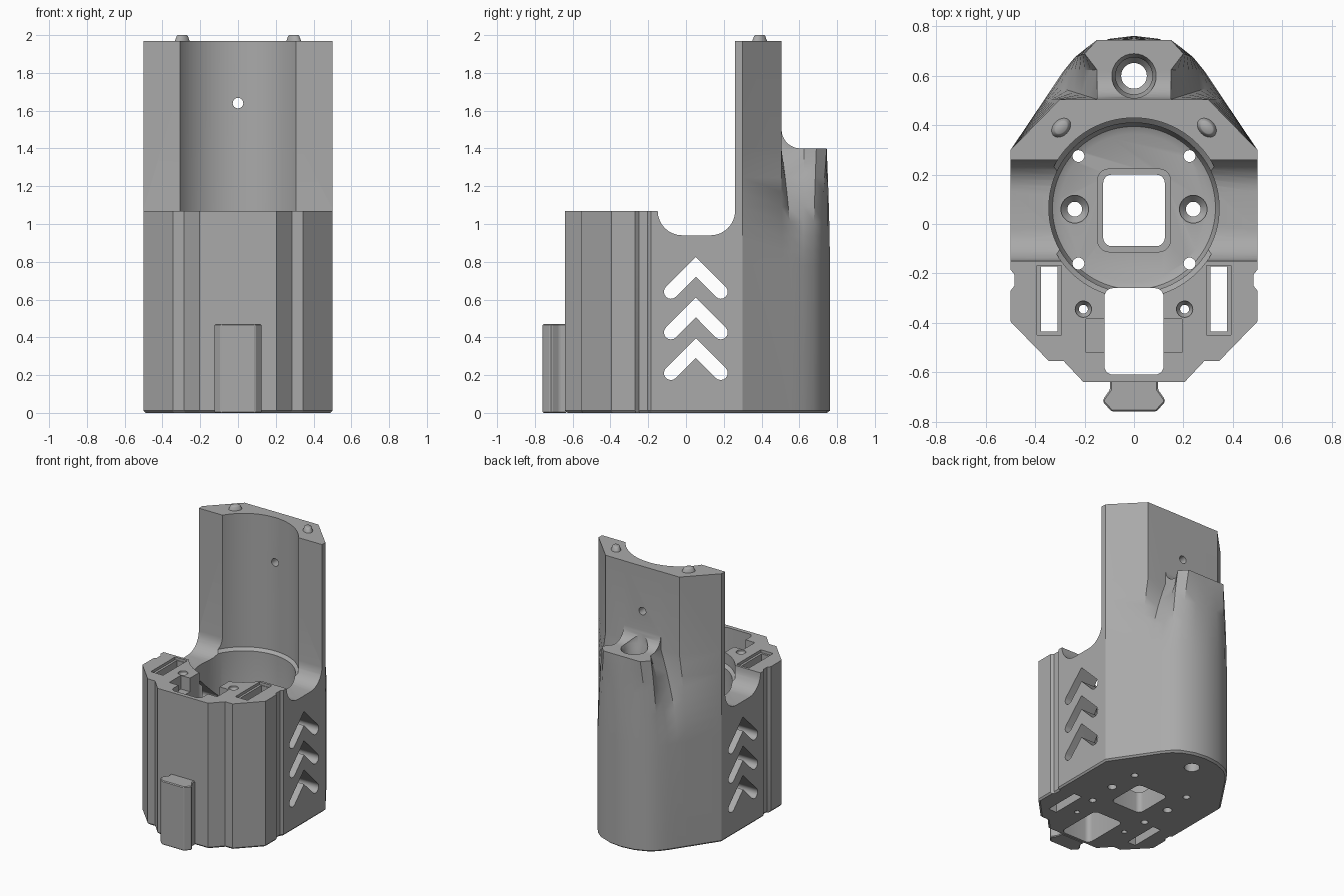
import bpy, bmesh
from math import sin, cos, pi, radians

if "Cube" in bpy.data.objects:
    bpy.data.objects.remove(bpy.data.objects["Cube"], do_unlink=True)

grey = bpy.data.materials.new("plain grey")
grey.use_nodes = True
grey.diffuse_color = (0.4, 0.4, 0.4, 1)
grey.node_tree.nodes["Principled BSDF"].inputs["Base Color"].default_value = (0.4, 0.4, 0.4, 1)


def make(name, bm):
    bmesh.ops.recalc_face_normals(bm, faces=bm.faces)
    mesh = bpy.data.meshes.new(name)
    bm.to_mesh(mesh)
    bm.free()
    mesh.materials.append(grey)
    ob = bpy.data.objects.new(name, mesh)
    bpy.context.collection.objects.link(ob)
    return ob


def loft(name, rings):
    bm = bmesh.new()
    loops = [[bm.verts.new(p) for p in ring] for ring in rings]
    n = len(loops[0])
    for a, b in zip(loops, loops[1:]):
        for i in range(n):
            j = (i + 1) % n
            bm.faces.new((a[i], a[j], b[j], b[i]))
    bm.faces.new(loops[0][::-1])
    bm.faces.new(loops[-1])
    bmesh.ops.triangulate(bm, faces=[f for f in bm.faces if len(f.verts) == 4])
    return make(name, bm)


def prism(name, pts, lo, hi, axis="z"):
    place = {"x": lambda p, h: (h, p[0], p[1]),
             "y": lambda p, h: (p[0], h, p[1]),
             "z": lambda p, h: (p[0], p[1], h)}[axis]
    bm = bmesh.new()
    face = bm.faces.new([bm.verts.new(place(p, lo)) for p in pts])
    new = bmesh.ops.extrude_face_region(bm, geom=[face])["geom"]
    for v in new:
        if isinstance(v, bmesh.types.BMVert):
            v.co["xyz".index(axis)] = hi
    return make(name, bm)


def lathe(name, profile, cx=0, cy=0, steps=32):
    # first and last profile radii are flat caps
    return loft(name, [[(cx + r * cos(2 * pi * i / steps), cy + r * sin(2 * pi * i / steps), z)
                        for i in range(steps)] for r, z in profile])


def arc(cx, cy, r, start, end, steps=8):
    return [(cx + r * cos(radians(start + (end - start) * i / steps)),
             cy + r * sin(radians(start + (end - start) * i / steps))) for i in range(steps + 1)]


def rounded(x0, x1, y0, y1, r):
    return (arc(x1 - r, y1 - r, r, 0, 90, 5) + arc(x0 + r, y1 - r, r, 90, 180, 5)
            + arc(x0 + r, y0 + r, r, 180, 270, 5) + arc(x1 - r, y0 + r, r, 270, 360, 5))


def rect(x0, x1, y0, y1):
    return [(x0, y0), (x1, y0), (x1, y1), (x0, y1)]


def cut(target, cutter):
    mod = target.modifiers.new("cut", "BOOLEAN")
    mod.operation, mod.solver, mod.object = "DIFFERENCE", "EXACT", cutter
    bpy.context.view_layer.objects.active = target
    bpy.ops.object.modifier_apply(modifier=mod.name)
    bpy.data.objects.remove(cutter, do_unlink=True)


def smooth(ob, angle=28):
    bpy.ops.object.select_all(action="DESELECT")
    ob.select_set(True)
    bpy.context.view_layer.objects.active = ob
    bpy.ops.object.shade_smooth_by_angle(angle=radians(angle))


# Body: constant front outline, rear outline shrinks upward into the wall and boss
front = [(.205, -.64), (.285, -.555), (.345, -.555), (.5, -.395), (.5, -.27),
         (.484, -.25), (.484, -.205), (.5, -.185), (.5, .3)]
rear_low = [(.36, .508), (.325, .56), (.285, .62), (.24, .675), (.19, .715), (.1, .75), (0, .762)]
rear_high = [(.3, .505), (.15, .505), (.15, .625), (.2, .69), (.15, .745), (.075, .745), (0, .745)]


def ring(z, t, scale=1):
    rear = [(a[0] + (b[0] - a[0]) * t, a[1] + (b[1] - a[1]) * t) for a, b in zip(rear_low, rear_high)]
    half = front + rear
    full = half + [(-x, y) for x, y in half[-2::-1]]
    return [(x * scale, y * scale, z) for x, y in full]


blend = [ring(.78 + .62 * i / 8, (i / 8) ** 1.6) for i in range(9)]
body = loft("body", [ring(0, 0, .98), ring(.012, 0)] + blend + [ring(1.97, 1)])

# Open front above the deck, with the rounded side scoop
profile = ([(-1, 1.07)] + arc(-.02, 1.07, .13, 180, 270) + arc(.13, 1.07, .13, 270, 360)
           + [(.26, 2.2), (-1, 2.2)])
cut(body, prism("front_cutter", profile, -1, 1, "x"))

# Rear boss top, swept up into the wall
profile = arc(.606, 1.5, .1, 180, 270) + [(.9, 1.4), (.9, 2.2), (.506, 2.2)]
cut(body, prism("boss_cutter", profile, -.29, .29, "x"))

# Main bore with a stepped lip and rounded floor
cut(body, lathe("bore_cutter", [(.3, .12), (.33, .135), (.345, .17), (.345, .97), (.365, .99), (.365, 2.2)],
                0, .065, 96))

# Chevron vents through both sides
for top in (.825, .61, .395):
    z = top - .052
    pts = ([(.052, top)] + arc(-.08, z - .132, .037, 135, 315) + [(.052, z - .052)]
           + arc(.184, z - .132, .037, 225, 405))
    cut(body, prism("chevron_cutter", pts, -1, 1, "x"))

# Floor window and front slot
window = rounded(-.125, .125, -.09, .2, .035)
cut(body, prism("window_cutter", window, -.1, .3))
cut(body, prism("slot_cutter", rounded(-.12, .12, -.61, -.26, .035), -.1, 1.2))
cut(body, prism("slot_notch_cutter", rect(-.195, .195, -.52, -.385), .97, 1.2))

# Mirrored side slots and screw holes
for s in (-1, 1):
    cut(body, prism("side_slot_cutter", rect(.343 * s - .033, .343 * s + .033, -.435, -.172), -.1, 1.2))
    cut(body, prism("side_slot_flare", rect(.343 * s - .05, .343 * s + .05, -.45, -.168), 1.05, 1.2))
    cut(body, lathe("deck_screw_cutter", [(.018, -.1), (.018, 1.03), (.033, 1.055), (.033, 1.2)],
                    .205 * s, -.345))
    cut(body, lathe("floor_screw_cutter", [(.03, -.1), (.03, .08), (.056, .11), (.056, .3)], .24 * s, .06))
    for y in (-.16, .275):
        cut(body, lathe("floor_hole_cutter", [(.024, -.1), (.024, .3)], .225 * s, y))

# Rear cable hole and wall hole
cut(body, lathe("rear_hole_cutter", [(.052, -.1), (.052, 1.15), (.075, 1.18), (.075, 1.37), (.09, 1.4), (.09, 1.7)],
                0, .6))
cut(body, prism("wall_hole_cutter", arc(0, 1.64, .028, 0, 345, 23), .3, .6, "y"))
smooth(body)

# Collar around the floor window
collar = prism("window_collar", rounded(-.15, .15, -.115, .225, .05), .11, .15)
cut(collar, prism("collar_cutter", window, 0, .3))
smooth(collar)

# Front mounting rail
half = [(.097, -.63), (.097, -.67), (.125, -.71), (.125, -.722), (.09, -.76)]
rail = prism("front_rail", half + [(-x, y) for x, y in half[::-1]], 0, .47)
bevel = rail.modifiers.new("edge", "BEVEL")
bevel.width, bevel.segments = .006, 1

# Locating pins on top of the wall
for side, s in (("left", 1), ("right", -1)):
    pin = lathe(side + "_locating_pin", [(.048, -.005), (.044, .004), (.034, .028), (.027, .033)])
    pin.location = (.295 * s, .39, 1.967)
    pin.rotation_euler.z = -s * pi / 4
    pin.scale.y = .72
    smooth(pin, 40)
